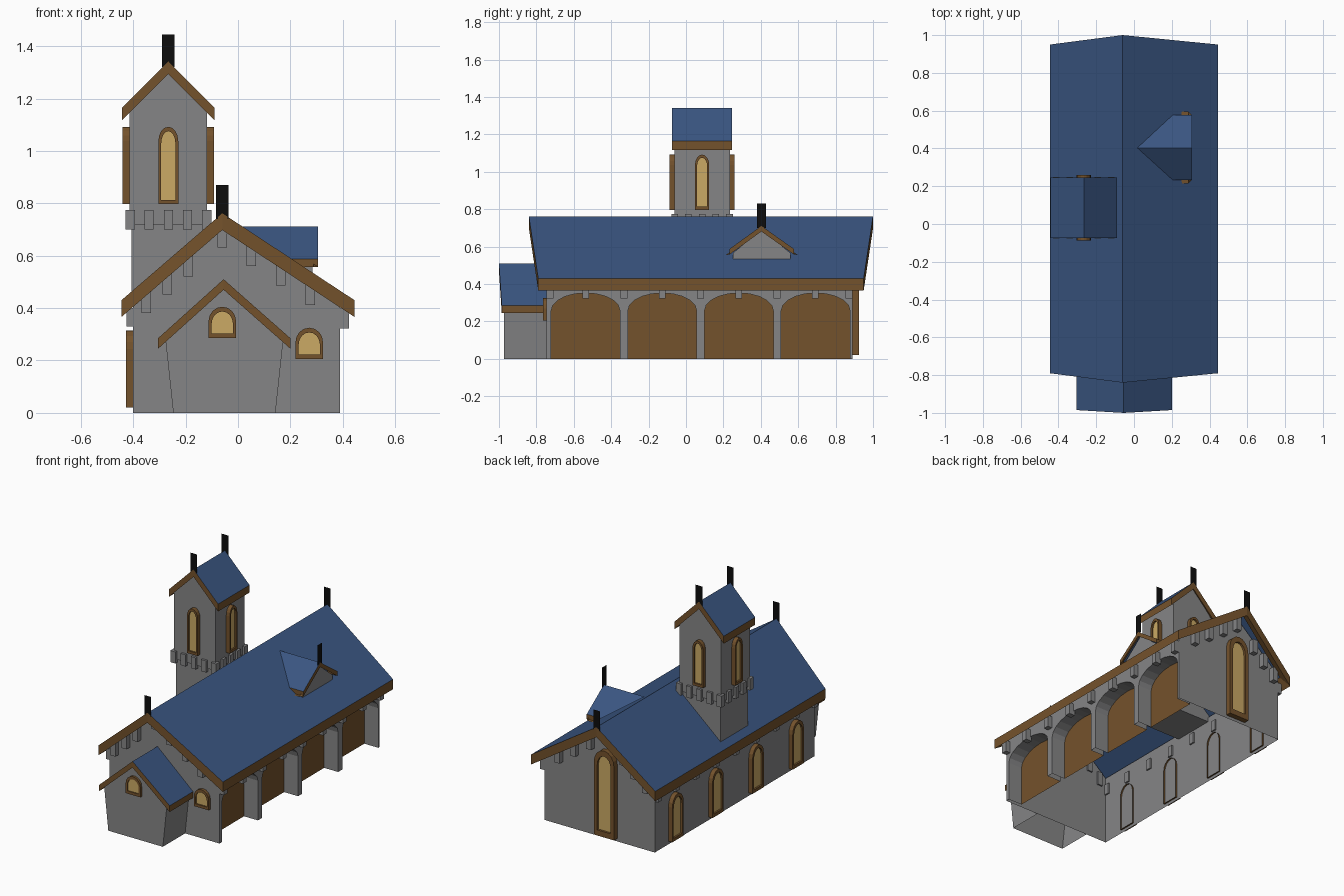
import bpy, bmesh, math
from mathutils import Vector

if "Cube" in bpy.data.objects:
    bpy.data.objects.remove(bpy.data.objects["Cube"])


def mat(name, col):
    m = bpy.data.materials.new(name)
    m.diffuse_color = (*col, 1)
    m.use_nodes = True
    m.node_tree.nodes["Principled BSDF"].inputs["Base Color"].default_value = m.diffuse_color
    return m


STONE = mat("grey stone", (0.235, 0.235, 0.24))
BLUE = mat("blue roof", (0.042, 0.092, 0.22))
WOOD = mat("brown wood", (0.175, 0.085, 0.025))
GLASS = mat("yellow glass", (0.60, 0.40, 0.13))
BLACK = mat("black iron", (0.004, 0.004, 0.004))


def build(name, faces, mats):
    """faces: list of (points, material index)"""
    bm = bmesh.new()
    for pts, mi in faces:
        bm.faces.new([bm.verts.new(p) for p in pts]).material_index = mi
    bmesh.ops.remove_doubles(bm, verts=bm.verts, dist=1e-5)
    bmesh.ops.recalc_face_normals(bm, faces=bm.faces)
    me = bpy.data.meshes.new(name)
    bm.to_mesh(me)
    bm.free()
    for m in mats:
        me.materials.append(m)
    ob = bpy.data.objects.new(name, me)
    bpy.context.collection.objects.link(ob)
    return ob


def place(axis, a, s, z):
    # a = across the ridge, s = along the ridge
    return (a, s, z) if axis == 'y' else (s, a, z)


def box(x0, x1, y0, y1, z0, z1):
    P = lambda i, j, k: ((x0, x1)[i], (y0, y1)[j], (z0, z1)[k])
    q = [(0, 0), (1, 0), (1, 1), (0, 1)]
    return ([([P(0, *c) for c in q], 0), ([P(1, *c) for c in q], 0)]
            + [([P(c[0], 0, c[1]) for c in q], 0), ([P(c[0], 1, c[1]) for c in q], 0)]
            + [([P(*c, 0) for c in q], 0), ([P(*c, 1) for c in q], 0)])


def gable_walls(name, axis, a0, a1, apex, zb, zs, zp, s0, s1, taper=0, sides=(0, 1)):
    # two pentagon ends and side walls, open below
    prof = [(a0 + taper, zb), (a0, zs), (apex, zp), (a1, zs), (a1 - taper, zb)]
    faces = [([place(axis, a, s, z) for a, z in prof], 0) for s in (s0, s1)]
    for i in sides:
        (p, q) = ((prof[0], prof[1]), (prof[3], prof[4]))[i]
        faces.append(([place(axis, p[0], s0, p[1]), place(axis, q[0], s0, q[1]),
                       place(axis, q[0], s1, q[1]), place(axis, p[0], s1, p[1])], 0))
    return build(name, faces, [STONE])


def roof(name, axis, a0, apex, a1, zr, ze, t, ends, m, back=True):
    # blue sheet with a brown rim and sloping soffit; ends = ((ridge, eave), (ridge, eave))
    top, bot, inn = [], [], []
    for e, (sr, se) in enumerate(ends):
        d = m if e == 0 else -m
        row = [(a0, se, ze), (apex, sr, zr), (a1, se, ze)]
        top.append([place(axis, *p) for p in row])
        bot.append([place(axis, a, s, z - t) for a, s, z in row])
        k0, k1 = (zr - ze) / (apex - a0), (zr - ze) / (a1 - apex)
        g = 0.6 * t
        row = [(a0 + m, se + d, ze + m * k0 - g), (apex, sr + d, zr - g),
               (a1 - m, se + d, ze + m * k1 - g)]
        inn.append([place(axis, *p) for p in row])
    f = []
    for i in (0, 1):
        f.append(([top[0][i], top[0][i + 1], top[1][i + 1], top[1][i]], 0))
        for e in ((0, 1) if back else (0,)):
            f.append(([top[e][i], top[e][i + 1], bot[e][i + 1], bot[e][i]], 1))
            f.append(([bot[e][i], bot[e][i + 1], inn[e][i + 1], inn[e][i]], 1))
    for i in (0, 2):
        f.append(([top[0][i], top[1][i], bot[1][i], bot[0][i]], 1))
        f.append(([bot[0][i], bot[1][i], inn[1][i], inn[0][i]], 1))
    return build(name, f, [BLUE, WOOD])


def arch(w, h, rise, v0=0.0, n=8):
    pts = [(-w / 2, v0)]
    for i in range(n + 1):
        t = math.pi * (1 - i / n)
        pts.append((w / 2 * math.cos(t), h - rise + rise * math.sin(t)))
    return pts + [(w / 2, v0)]


def window(name, base, d, w, h, depth=0.028, b=0.014, rise=None):
    # arched wooden frame with a recessed yellow pane
    d, base = Vector((*d, 0)), Vector(base)
    t = Vector((-d.y, d.x, 0))
    rise = rise or w * 0.62
    P = lambda p, n: tuple(base + t * p[0] + Vector((0, 0, p[1])) + d * n)
    out, inn = arch(w, h, rise), arch(w - 2 * b, h - 1.5 * b, rise - b * 0.8, 1.5 * b)
    f, N = [], len(out)
    for i in range(N):
        j = (i + 1) % N
        f.append(([P(out[i], depth), P(out[j], depth), P(inn[j], depth), P(inn[i], depth)], 0))
        f.append(([P(out[i], depth), P(out[j], depth), P(out[j], -0.01), P(out[i], -0.01)], 0))
        f.append(([P(inn[i], depth), P(inn[j], depth), P(inn[j], depth * .6), P(inn[i], depth * .6)], 0))
    f.append(([P(p, depth * .6) for p in inn], 1))
    return build(name, f, [WOOD, GLASS])


RX = -0.06                       # main ridge position
Y0, Y1 = -0.745, 0.89            # main hall ends
BAYS = [-0.537 + 0.41 * i for i in range(4)]

# main hall
gable_walls("hall_walls", 'y', -0.40, 0.39, RX, 0, 0.45, 0.742, Y0, Y1, sides=(0,))
roof("hall_roof", 'y', -0.445, RX, 0.445, 0.762, 0.43, 0.064,
     ((-0.84, -0.79), (1.0, 0.95)), 0.045)

# arcade on the right side
f, XO, XI, TOP = [], 0.39, 0.29, 0.45
edges = [Y0] + [c + s * 0.184 for c in BAYS for s in (-1, 1)] + [Y1]
for a, b in zip(edges[::2], edges[1::2]):
    f.append(([(XO, a, 0), (XO, b, 0), (XO, b, TOP), (XO, a, TOP)], 0))
for c in BAYS:
    pts = [(c + u, v) for u, v in arch(0.368, 0.352, 0.095, n=10)]
    for p, q in zip(pts, pts[1:]):
        f.append(([(XO, *p), (XO, *q), (XI, *q), (XI, *p)], 0))
        if q[0] - p[0] > 1e-4:
            f.append(([(XO, *p), (XO, *q), (XO, q[0], TOP), (XO, p[0], TOP)], 0))
    f.append(([(XI, *p) for p in pts], 1))
build("arcade", f, [STONE, WOOD])

# corbels under the eaves and gables
f = []
for i in range(9):
    y = -0.74 + 0.2045 * i
    y = min(max(y, Y0 + 0.018), Y1 - 0.018)
    f += box(0.38, 0.423, y - 0.018, y + 0.018, 0.322, 0.40)
    f += box(-0.425, -0.39, y - 0.018, y + 0.018, 0.33, 0.40)
for x in (-0.35, -0.27, -0.19, RX, 0.05, 0.163, 0.275):
    zt = 0.762 - abs(x - RX) * (0.657 if x > RX else 0.862)
    for y0, y1 in ((Y0 - 0.035, Y0 + 0.01), (Y1 - 0.01, Y1 + 0.035)):
        f += box(x - 0.018, x + 0.018, y0, y1, zt - 0.13, zt - 0.04)
build("hall_corbels", f, [STONE])

# hall windows
for i, c in enumerate(BAYS):
    window(f"left_window_{i}", (-0.40, c, 0.02), (-1, 0), 0.115, 0.295)
window("back_window", (RX, Y1, 0.02), (0, 1), 0.145, 0.56, depth=0.035, b=0.024)
window("front_window", (0.272, Y0, 0.205), (0, -1), 0.105, 0.12, depth=0.02, b=0.012, rise=0.055)

# front porch
gable_walls("porch_walls", 'y', -0.277, 0.173, -0.055, 0, 0.28, 0.49, -0.973, Y0, taper=0.03)
roof("porch_roof", 'y', -0.305, -0.055, 0.20, 0.51, 0.285, 0.04,
     ((-1.0, -0.985), (Y0, Y0)), 0.025, back=False)
window("porch_window", (RX, -0.973, 0.285), (0, -1), 0.105, 0.12, depth=0.015, b=0.012, rise=0.055)

# tower
TX, TY, H = -0.266, 0.086, 0.148
gable_walls("tower_walls", 'y', TX - H, TX + H, TX, 0.72, 1.15, 1.32, TY - H, TY + H)
build("tower_base", box(TX - 0.14, TX + 0.14, TY - 0.14, TY + 0.14, 0.42, 0.74), [STONE])
roof("tower_roof", 'y', -0.443, TX, -0.09, 1.342, 1.165, 0.048,
     ((-0.075, -0.075), (0.247, 0.247)), 0.025)
f = []
for i in range(-2, 3):
    o = i * 0.0735
    for s in (-1, 1):
        a, b = sorted((s * (H - 0.02), s * (H + 0.015)))
        f += box(TX + o - 0.017, TX + o + 0.017, TY + a, TY + b, 0.70, 0.775)
        f += box(TX + a, TX + b, TY + o - 0.017, TY + o + 0.017, 0.70, 0.775)
build("tower_corbels", f, [STONE])
for n, d in (("front", (0, -1)), ("back", (0, 1)), ("left", (-1, 0)), ("right", (1, 0))):
    window("tower_window_" + n, (TX + d[0] * H, TY + d[1] * H, 0.797), d, 0.076, 0.295,
           depth=0.026, b=0.011, rise=0.055)

# dormer on the right slope
gable_walls("dormer_walls", 'x', 0.25, 0.56, 0.403, 0.525, 0.565, 0.69, 0.285, 0.15)
roof("dormer_roof", 'x', 0.232, 0.403, 0.578, 0.711, 0.587, 0.03,
     ((0.306, 0.306), (0.015, 0.205)), -0.018, back=False)

# flat iron finials at the ridge ends
for n, x, y, z0, z1 in (("hall_front", RX, -0.838, 0.74, 0.87), ("hall_back", RX, 0.998, 0.74, 0.87),
                        ("tower_front", TX, -0.074, 1.32, 1.445), ("tower_back", TX, 0.246, 1.32, 1.445)):
    build("finial_" + n, [([(x - .024, y, z0), (x + .024, y, z0), (x + .024, y, z1), (x - .024, y, z1)], 0)], [BLACK])
build("finial_dormer", [([(0.304, .379, .70), (0.304, .427, .70), (0.304, .427, .83), (0.304, .379, .83)], 0)], [BLACK])
